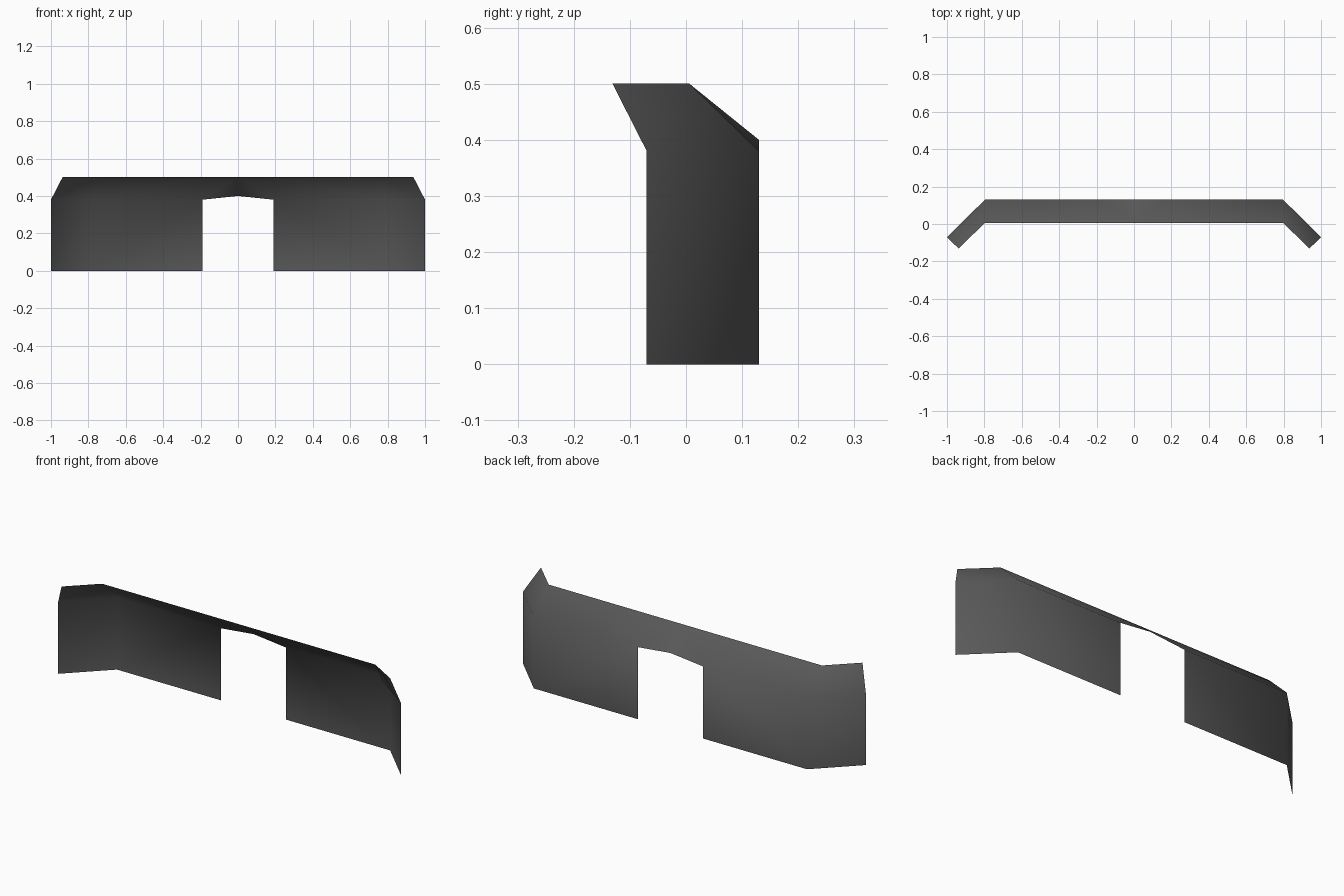
import bpy, bmesh

if "Cube" in bpy.data.objects:
    bpy.data.objects.remove(bpy.data.objects["Cube"])

# one flat colour
mat = bpy.data.materials.new("dark grey")
mat.diffuse_color = (0.1, 0.1, 0.1, 1)
mat.use_nodes = True
mat.node_tree.nodes["Principled BSDF"].inputs["Base Color"].default_value = mat.diffuse_color

# stations of the right half, centre to wing tip: base, shoulder and top edge points
base = [None, (0.19, 0.13, 0), (0.797, 0.13, 0), (1.0, -0.07, 0)]
shoulder = [(0, 0.13, 0.40), (0.19, 0.13, 0.38), (0.797, 0.13, 0.38), (1.0, -0.07, 0.38)]
top = [(0, 0.006, 0.5), (0.19, 0.006, 0.5), (0.797, 0.006, 0.5), (0.938, -0.131, 0.5)]

bm = bmesh.new()
rows = [[bm.verts.new(p) if p else None for p in row] for row in (base, shoulder, top)]

# wall panels and the sloped upper lip; the first station leaves the doorway open
for low, high in zip(rows, rows[1:]):
    for i in range(3):
        quad = [low[i + 1], low[i], high[i], high[i + 1]]
        if all(quad):
            bm.faces.new(quad)
for f in bm.faces:
    f.smooth = True

me = bpy.data.meshes.new("shell_panel")
bm.to_mesh(me)
bm.free()
me.materials.append(mat)
panel = bpy.data.objects.new("shell_panel", me)
bpy.context.collection.objects.link(panel)

# mirrored left half
mirror = panel.modifiers.new("mirror", 'MIRROR')
mirror.use_clip = True
mirror.merge_threshold = 0.001
